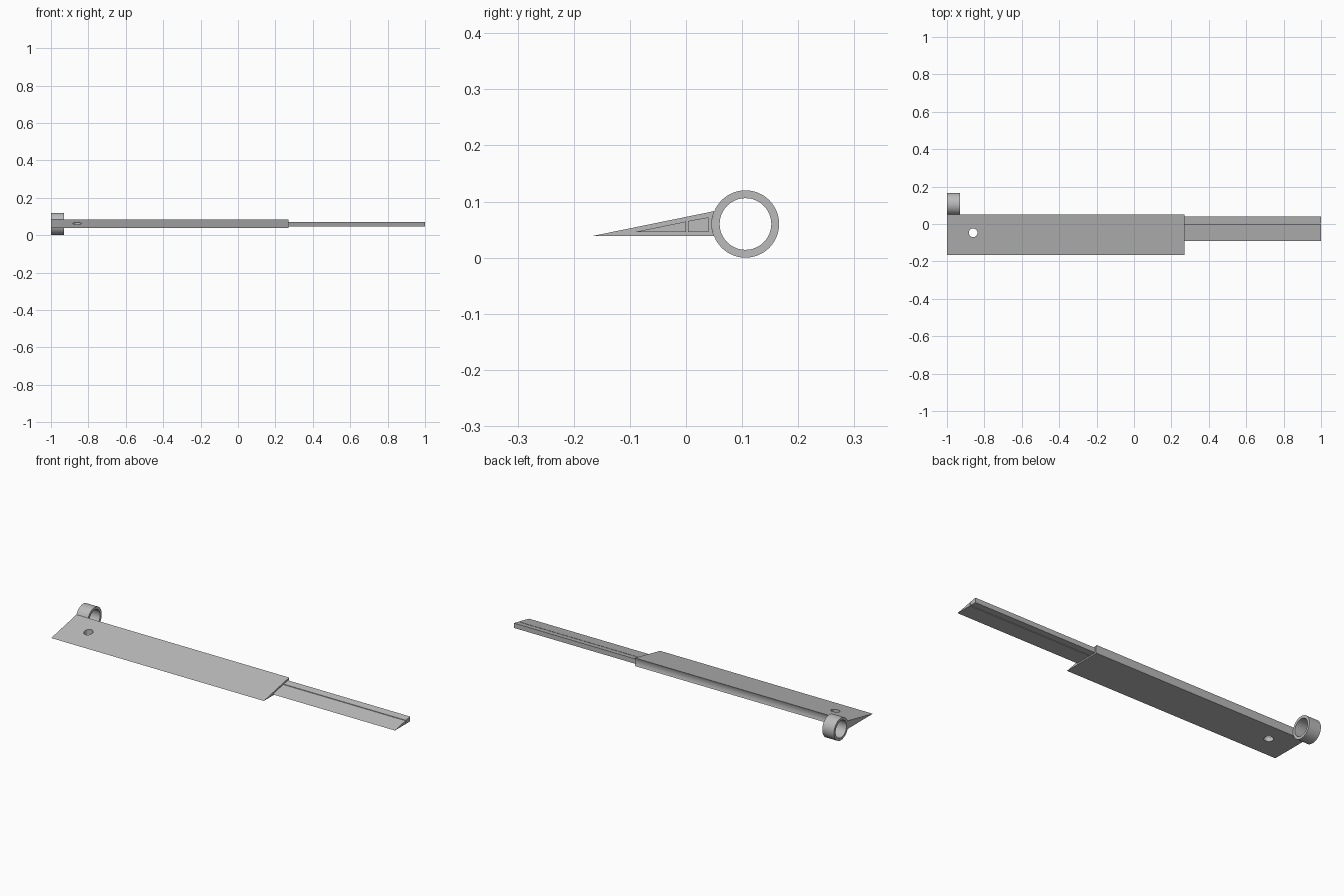
import bpy
import bmesh
from math import asin, cos, pi, radians, sin

cube = bpy.data.objects.get("Cube")
if cube:
    bpy.data.objects.remove(cube, do_unlink=True)

grey = bpy.data.materials.new("plain_grey")
grey.use_nodes = True
GREY = (0.5, 0.5, 0.5, 1)
grey.diffuse_color = GREY
grey.node_tree.nodes["Principled BSDF"].inputs["Base Color"].default_value = GREY

RING_Y, RING_Z, RING_R, BORE_R = 0.106, 0.06, 0.06, 0.046
BOTTOM, TOP = 0.039, 0.083


def make_object(name, bm):
    bmesh.ops.recalc_face_normals(bm, faces=bm.faces)
    mesh = bpy.data.meshes.new(name)
    bm.to_mesh(mesh)
    bm.free()
    mesh.materials.append(grey)
    obj = bpy.data.objects.new(name, mesh)
    bpy.context.collection.objects.link(obj)
    return obj


def extrude_profile(name, profile, x0, x1):
    """Sweep a (y, z) outline along x."""
    bm = bmesh.new()
    face = bm.faces.new([bm.verts.new((x0, y, z)) for y, z in profile])
    moved = bmesh.ops.extrude_face_region(bm, geom=[face], use_keep_orig=True)
    verts = [v for v in moved["geom"] if isinstance(v, bmesh.types.BMVert)]
    bmesh.ops.translate(bm, verts=verts, vec=(x1 - x0, 0, 0))
    return make_object(name, bm)


def smooth(obj):
    bpy.ops.object.select_all(action="DESELECT")
    obj.select_set(True)
    bpy.context.view_layer.objects.active = obj
    bpy.ops.object.shade_smooth_by_angle(angle=radians(30))


# Wedge body with a hollow back that cradles the ring
low, high = asin((BOTTOM - RING_Z) / RING_R), asin((TOP - RING_Z) / RING_R)
angles = [low + (high - low) * i / 12 for i in range(13)]
back = [(RING_Y - RING_R * cos(a), RING_Z + RING_R * sin(a)) for a in angles]
body = extrude_profile("wedge_body", [(-0.165, BOTTOM)] + back, -1, 0.27)

# Round hole through the body
bm = bmesh.new()
bmesh.ops.create_cone(bm, cap_ends=True, segments=48, radius1=0.023,
                      radius2=0.023, depth=0.3)
bmesh.ops.translate(bm, verts=bm.verts, vec=(-0.86, -0.047, 0.06))
cutter = make_object("hole_cutter", bm)
cutter.hide_render = True
cutter.hide_set(True)
hole = body.modifiers.new("hole", "BOOLEAN")
hole.operation = "DIFFERENCE"
hole.solver = "EXACT"
hole.object = cutter
smooth(body)

# Sliding tongue: two bars with a narrow slit between them
extrude_profile("tongue_front_bar",
                [(-0.09, 0.046), (0, 0.046), (0, 0.0645)], 0.2, 1)
extrude_profile("tongue_back_bar",
                [(0.004, 0.046), (0.04, 0.046), (0.04, 0.072), (0.004, 0.0653)],
                0.2, 1)

# Ring, as a rectangular section turned about its axis
bm = bmesh.new()
SIDES = 64
section = [(-1, RING_R), (-0.93, RING_R), (-0.93, BORE_R), (-1, BORE_R)]
loops = []
for i in range(SIDES):
    a = 2 * pi * i / SIDES
    loops.append([bm.verts.new((x, RING_Y + r * cos(a), RING_Z + r * sin(a)))
                  for x, r in section])
for i, loop in enumerate(loops):
    following = loops[(i + 1) % SIDES]
    for j in range(4):
        k = (j + 1) % 4
        bm.faces.new((loop[j], loop[k], following[k], following[j]))
smooth(make_object("end_ring", bm))
